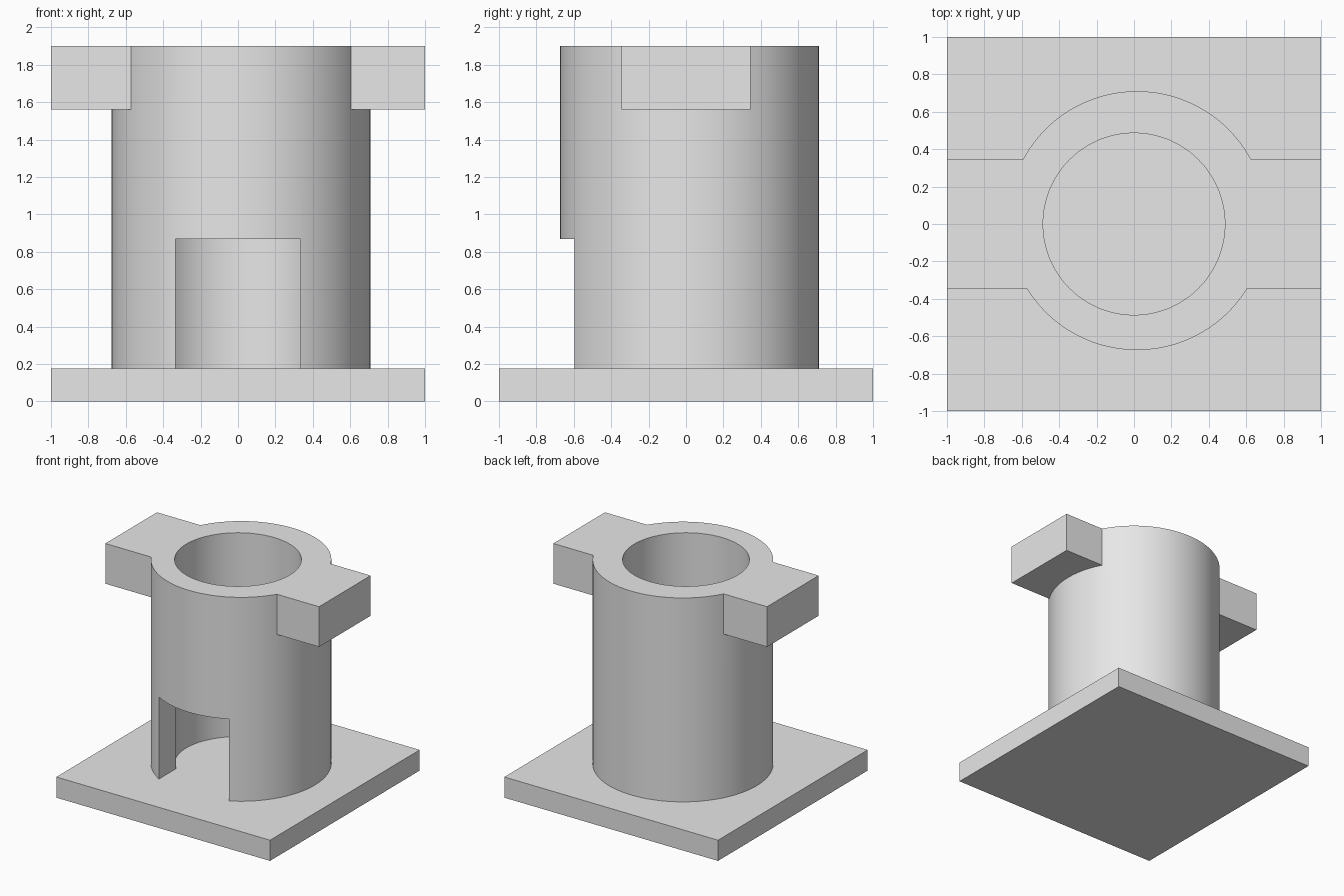
import bpy
import math

cube = bpy.data.objects.get("Cube")
if cube:
    bpy.data.objects.remove(cube, do_unlink=True)

# Single plain material
grey = bpy.data.materials.new("light_grey")
grey.use_nodes = True
grey.diffuse_color = (0.8, 0.8, 0.8, 1)
for node in grey.node_tree.nodes:
    if node.type == 'BSDF_PRINCIPLED':
        node.inputs["Base Color"].default_value = grey.diffuse_color

BASE_TOP, TOP = 0.175, 1.9


def finish(name):
    obj = bpy.context.object
    obj.name = name
    obj.data.materials.append(grey)
    bpy.ops.object.transform_apply(location=True, rotation=True, scale=True)
    return obj


def box(name, low, high):
    centre = [(a + b) / 2 for a, b in zip(low, high)]
    bpy.ops.mesh.primitive_cube_add(size=1, location=centre)
    bpy.context.object.scale = [b - a for a, b in zip(low, high)]
    return finish(name)


def cylinder(name, radius, x, y, z0, z1):
    bpy.ops.mesh.primitive_cylinder_add(
        vertices=128, radius=radius, depth=z1 - z0, location=(x, y, (z0 + z1) / 2))
    return finish(name)


def combine(target, tool, operation):
    mod = target.modifiers.new(operation.lower(), 'BOOLEAN')
    mod.operation = operation
    mod.solver = 'EXACT'
    mod.object = tool
    bpy.context.view_layer.objects.active = target
    bpy.ops.object.modifier_apply(modifier=mod.name)
    bpy.data.objects.remove(tool, do_unlink=True)


# Square base plate
box("base_plate", (-1, -1, 0), (1, 1, BASE_TOP))

# Tube, set slightly off centre, fused with the two side lugs
tube = cylinder("tube_with_lugs", 0.692, 0.016, 0.018, BASE_TOP, TOP)
combine(tube, box("lug_bar", (-1, -0.345, 1.56), (1, 0.345, TOP)), 'UNION')

# Central bore down to the plate
combine(tube, cylinder("bore_cutter", 0.486, 0, 0, 0, 2.2), 'DIFFERENCE')

# Doorway through the front wall only
combine(tube, box("doorway_cutter", (-0.334, -1, 0), (0.334, 0, 0.868)), 'DIFFERENCE')

# Smooth round walls, crisp corners
bpy.ops.object.select_all(action='DESELECT')
tube.select_set(True)
bpy.context.view_layer.objects.active = tube
bpy.ops.object.shade_smooth_by_angle(angle=math.radians(30))
